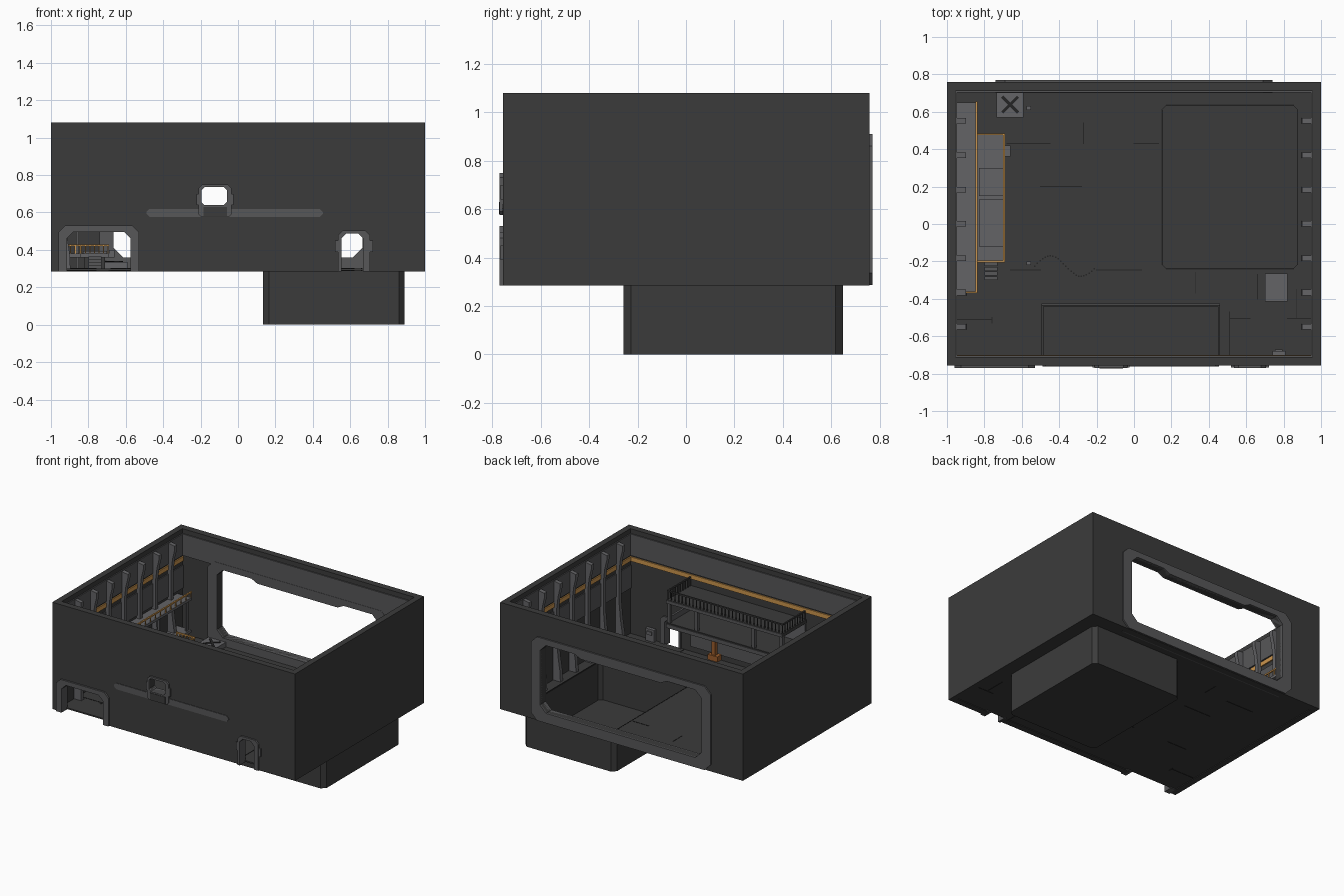
import bpy, bmesh, math
from mathutils import Matrix, Vector

if "Cube" in bpy.data.objects:
    bpy.data.objects.remove(bpy.data.objects["Cube"])


def material(name, r, g, b):
    m = bpy.data.materials.new(name)
    m.diffuse_color = (r, g, b, 1)
    m.use_nodes = True
    m.node_tree.nodes["Principled BSDF"].inputs["Base Color"].default_value = m.diffuse_color
    return m


DARK = material("dark_hull", .044, .044, .044)
GREY = material("frame_grey", .095, .095, .099)
LIGHT = material("deck_grey", .125, .125, .132)
ORANGE = material("safety_orange", .60, .30, .075)
RUST = material("rust_orange", .33, .11, .025)
BLACK = material("seam_black", .018, .018, .018)


def finish(bm, name, mat):
    bmesh.ops.remove_doubles(bm, verts=bm.verts, dist=1e-5)
    bmesh.ops.recalc_face_normals(bm, faces=bm.faces)
    me = bpy.data.meshes.new(name)
    bm.to_mesh(me)
    bm.free()
    me.materials.clear()
    me.materials.append(mat)
    for p in me.polygons:
        p.material_index = 0
        p.use_smooth = False
    ob = bpy.data.objects.new(name, me)
    bpy.context.collection.objects.link(ob)
    return ob


def boxes(name, specs, mat):
    """One object from boxes (x0, x1, y0, y1, z0, z1)."""
    bm = bmesh.new()
    for x0, x1, y0, y1, z0, z1 in specs:
        mid = Vector(((x0 + x1) / 2, (y0 + y1) / 2, (z0 + z1) / 2))
        m = Matrix.Translation(mid) @ Matrix.Diagonal((abs(x1 - x0), abs(y1 - y0), abs(z1 - z0), 1))
        bmesh.ops.create_cube(bm, size=1, matrix=m)
    me = bpy.data.meshes.new(name)
    bm.to_mesh(me)
    bm.free()
    me.materials.append(mat)
    ob = bpy.data.objects.new(name, me)
    bpy.context.collection.objects.link(ob)
    return ob


def plate(name, loops, a, b, mat, upright=True):
    """Extrude outline loops (inner loops are holes) from a to b along y (upright) or z."""
    cu = bpy.data.curves.new(name, 'CURVE')
    cu.dimensions, cu.fill_mode, cu.extrude = '2D', 'BOTH', abs(b - a) / 2
    for loop in loops:
        sp = cu.splines.new('POLY')
        sp.points.add(len(loop) - 1)
        for p, (u, v) in zip(sp.points, loop):
            p.co = (u, v, 0, 1)
        sp.use_cyclic_u = True
    tmp = bpy.data.objects.new(name + "_outline", cu)
    bpy.context.collection.objects.link(tmp)
    dg = bpy.context.evaluated_depsgraph_get()
    me = bpy.data.meshes.new_from_object(tmp.evaluated_get(dg))
    bm = bmesh.new()
    bm.from_mesh(me)
    bpy.data.objects.remove(tmp)
    bpy.data.meshes.remove(me)
    mid = (a + b) / 2
    for v in bm.verts:
        x, y, z = v.co
        v.co = (x, mid - z, y) if upright else (x, y, mid + z)
    return finish(bm, name, mat)


def rect(x0, x1, y0, y1, c=0.0, c2=None):
    """Rectangle with corners cut by c (low side) and c2 (high side)."""
    c2 = c if c2 is None else c2
    low = [(x0, y0 + c), (x0 + c, y0), (x1 - c, y0), (x1, y0 + c)] if c else [(x0, y0), (x1, y0)]
    high = [(x1, y1 - c2), (x1 - c2, y1), (x0 + c2, y1), (x0, y1 - c2)] if c2 else [(x1, y1), (x0, y1)]
    return low + high


def gate(w, z0, z1, c, dip):
    """Big rear gate outline, with a shallow dip in its top edge."""
    return [(-w, z0 + c), (-w + c, z0), (w - c, z0), (w, z0 + c), (w, z1 - c), (w - c, z1),
            (.38, z1), (.33, z1 - dip), (-.33, z1 - dip), (-.38, z1), (-w + c, z1), (-w, z1 - c)]


def railing(name, points, z, h, t, step, mat):
    """Axis-aligned railing along points, with a top bar and posts."""
    s = []
    for (xa, ya), (xb, yb) in zip(points, points[1:]):
        s.append((min(xa, xb) - t, max(xa, xb) + t, min(ya, yb) - t, max(ya, yb) + t, z + h - 2 * t, z + h))
        n = max(1, round(math.hypot(xb - xa, yb - ya) / step))
        for i in range(n + 1):
            x, y, q = xa + (xb - xa) * i / n, ya + (yb - ya) * i / n, t * .6
            s.append((x - q, x + q, y - q, y + q, z, z + h - 2 * t))
    return boxes(name, s, mat)


FLOOR = .30

# Outer shell
boxes("side_walls", [(s, s * .955, -.757, .759, .285, 1.08) for s in (-1, 1)], DARK)
left_door = rect(-.92, -.57, .28, .50, 0, .035)
mid_door = rect(-.195, -.06, .64, .735, .015)
right_door = rect(.55, .672, .28, .49, 0, .025)
wall = [(-.955, .285), (-.92, .285), (-.92, .465), (-.885, .5), (-.605, .5), (-.57, .465), (-.57, .285),
        (.55, .285), (.55, .465), (.575, .49), (.647, .49), (.672, .465), (.672, .285), (.955, .285),
        (.955, 1.08), (-.955, 1.08)]
plate("front_wall", [wall, mid_door], -.757, -.71, DARK)
hole = gate(.665, .36, .865, .05, .025)
plate("rear_wall", [rect(-.955, .955, .285, 1.08), hole], .71, .759, DARK)
plate("rear_gate_frame", [gate(.74, .287, .91, .05, 0), hole], .70, .77, GREY)

# Floor and sunken pit
pit_in = rect(.15, .875, -.24, .635, .025)
plate("floor", [rect(-.955, .955, -.71, .71), pit_in], .29, FLOOR, DARK, False)
pit_out = rect(.135, .89, -.258, .648, .03)
plate("pit_walls", [pit_out, pit_in], .012, .29, DARK, False)
plate("pit_bottom", [pit_out], 0, .012, DARK, False)
boxes("pit_rim_seams", [(.147, .152, -.22, .61, .29, .3015), (.873, .878, -.22, .61, .29, .3015),
                        (.17, .855, -.243, -.238, .29, .3015), (.17, .855, .633, .638, .29, .3015)], BLACK)

# Front door frames and exterior strip
def arch(x0, x1, z1, c, hx0, hx1, hz1, hc):
    return [(x0, .285), (x0, z1 - c), (x0 + c, z1), (x1 - c, z1), (x1, z1 - c), (x1, .285),
            (hx1, .285), (hx1, hz1 - hc), (hx1 - hc, hz1), (hx0 + hc, hz1), (hx0, hz1 - hc), (hx0, .285)]

plate("left_door_frame", [arch(-.96, -.53, .53, .035, -.915, -.575, .497, .035)], -.77, -.70, GREY)
plate("right_door_frame", [arch(.535, .705, .505, .025, .553, .669, .487, .025)], -.77, -.70, GREY)
plate("middle_door_frame", [rect(-.21, -.035, .575, .75, .015, .02), mid_door], -.77, -.70, GREY)
boxes("frame_side_blocks", [(x - .012, x + .012, -.766, -.755, z - .03, z + .03)
      for x, z in ((.53, .42), (.71, .42), (-.21, .67), (-.035, .67))], GREY)
boxes("middle_door_step", [(-.185, -.06, -.773, -.768, .58, .63)], DARK)
plate("exterior_strip", [rect(-.49, .455, .575, .62, .018)], -.761, -.757, GREY)

# Inner wall bands and orange stripes
def wall_bands(name, z0, z1, t, mat, walls):
    spec = {"L": (-.955, -.955 + t, -.71, .71), "R": (.955 - t, .955, -.71, .71),
            "F": (-.955, .955, -.71, -.71 + t), "B": (-.955, .955, .71 - t, .71)}
    boxes(name, [spec[w] + (z0, z1) for w in walls], mat)

wall_bands("upper_wall_band", .885, 1.045, .008, GREY, "LRFB")
wall_bands("orange_stripe", .843, .875, .009, ORANGE, "LRF")
wall_bands("lower_wall_band", .64, .81, .007, GREY, "LR")

# Ribs along both side walls, flared at head and foot
for i in range(7):
    y = -.55 + i * .1835
    for side, s in (("left", -1), ("right", 1)):
        prof = [(.955, FLOOR), (.896, FLOOR), (.90, .38), (.915, .48), (.926, .60), (.926, .84), (.915, .93),
                (.898, 1.0), (.898, 1.03), (.955, 1.04)]
        plate(f"{side}_rib_{i + 1}", [[(s * x, z) for x, z in prof]], y - .015, y + .015, LIGHT)

# Left upper walkway, lower walkway and balcony
boxes("upper_walkway", [(-.955, -.84, -.37, .65, .60, .62)], LIGHT)
railing("upper_walkway_rail", [(-.955, -.365), (-.842, -.365), (-.842, .65)], .62, .045, .005, .06, ORANGE)
boxes("walkway_supports", [(-.865, -.85, y - .01, y + .01, FLOOR, .60) for y in (-.35, .0, .3, .62)], GREY)
boxes("lower_walkway", [(-.955, -.84, -.37, .65, .36, .38)], LIGHT)
railing("lower_walkway_rail", [(-.92, -.365), (-.845, -.365), (-.845, -.2)], .38, .05, .005, .025, ORANGE)
boxes("balcony_deck", [(-.84, -.69, -.2, .48, .36, .38), (-.83, -.70, -.12, .13, .38, .395),
                       (-.83, -.70, .15, .30, .38, .395), (-.69, -.66, .36, .42, .36, .40)], LIGHT)
railing("balcony_rail", [(-.84, -.2), (-.695, -.2), (-.695, .48), (-.84, .48)], .38, .05, .005, .025, ORANGE)
boxes("balcony_base", [(-.82, -.71, -.15, .45, FLOOR, .36)], DARK)
boxes("balcony_stairs", [(-.80, -.73, -.20 - .025 * (i + 1), -.205 - .025 * i, FLOOR, .365 - .016 * i)
                         for i in range(4)], GREY)

# Raised control room on the front wall
boxes("control_room_slabs", [(-.495, .46, -.71, -.43, .58, .62), (-.495, .46, -.71, -.43, .765, .79)], DARK)
boxes("control_room_posts", [(x - .012, x + .012, -.455, -.433, .62, .765) for x in (-.48, -.25, .22, .445)]
      + [(x - .008, x + .008, -.71, -.433, .62, .66) for x in (-.485, .45)], GREY)
plate("control_room_back_panel", [rect(-.49, .455, .62, .765), mid_door], -.71, -.698, LIGHT)
boxes("control_room_edge", [(-.495, .46, -.43, -.424, .585, .612), (-.495, .46, -.43, -.424, .765, .788)], GREY)
railing("control_room_roof_rail", [(-.49, -.70), (-.49, -.437), (.455, -.437), (.455, -.70)],
        .79, .07, .005, .03, DARK)
boxes("front_lower_panel", [(-.49, .455, -.71, -.702, .34, .58)], GREY)
boxes("hoist_arm", [(.085, .115, -.495, -.465, .46, .58), (.06, .14, -.505, -.455, .42, .46)], RUST)

# Floor equipment
boxes("vent_plate", [(-.735, -.59, .57, .705, FLOOR, .335)], LIGHT)
fan = boxes("vent_cross", [(-.06, .06, -.008, .008, 0, .004), (-.008, .008, -.06, .06, 0, .0045)], BLACK)
fan.location, fan.rotation_euler = (-.662, .638, .335), (0, 0, math.pi / 4)
boxes("floor_console", [(.70, .82, -.415, -.265, FLOOR, .35)], LIGHT)
boxes("wall_console", [(.74, .81, -.705, -.68, FLOOR, .39), (.755, .795, -.69, -.67, .35, .375)], LIGHT)
boxes("floor_sockets", [(-.575, -.55, .61, .63, FLOOR, .32), (-.575, -.55, -.22, -.2, FLOOR, .32)], LIGHT)

# Floor seams, showing above and below
w = .0025
seams = [(-.27, -.27, .43, .54), (-.68, -.45, .43, .43), (-.50, -.28, .2, .2), (0, .13, .43, .43),
         (-.66, -.50, -.245, -.245), (-.20, .04, -.245, -.245), (.33, .33, -.37, -.26), (.51, .51, -.70, -.47),
         (.51, .62, -.505, -.505), (.66, .66, -.40, -.27), (.87, .87, -.50, -.35), (.82, .95, -.505, -.505),
         (-.95, -.76, -.51, -.51), (-.76, -.76, -.53, -.50)]
boxes("floor_seams", [(a - w, b + w, c - w, d + w, .288, .302) for a, b, c, d in seams], BLACK)
cable = []
for i in range(24):
    x = -.53 + i * .0138
    y = -.225 + .055 * math.sin((x + .53) / .33 * 2 * math.pi)
    cable.append((x - .004, x + .004, y - .004, y + .004, FLOOR, .304))
boxes("floor_cable", cable, BLACK)
